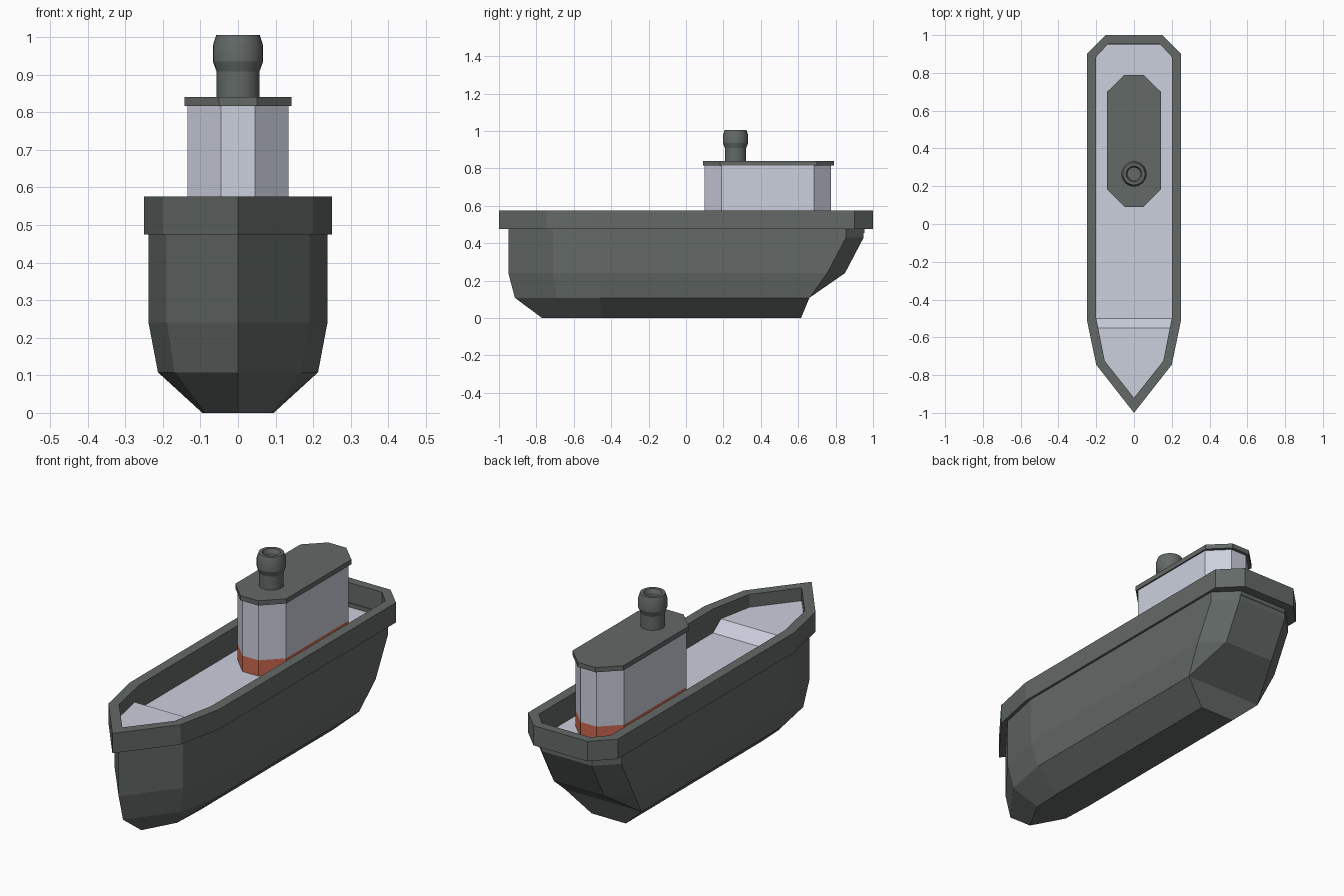
import bpy, bmesh, math

if "Cube" in bpy.data.objects:
    bpy.data.objects.remove(bpy.data.objects["Cube"])


def material(name, rgb):
    m = bpy.data.materials.new(name)
    m.diffuse_color = (*rgb, 1)
    m.use_nodes = True
    m.node_tree.nodes["Principled BSDF"].inputs["Base Color"].default_value = m.diffuse_color
    return m


DARK = material("dark grey green", (0.125, 0.143, 0.137))
PALE = material("pale lavender grey", (0.60, 0.63, 0.72))
ORANGE = material("rust orange", (0.60, 0.14, 0.076))


def ring(half, z):
    """Mirror a half outline (bow to stern) across x = 0 at height z."""
    left = [(-x, y) for x, y in reversed(half) if x > 0]
    return [(x, y, z) for x, y in half + left]


def finish(bm, name, mats):
    bmesh.ops.remove_doubles(bm, verts=bm.verts, dist=0.0005)
    me = bpy.data.meshes.new(name)
    bm.to_mesh(me)
    bm.free()
    for m in mats:
        me.materials.append(m)
    ob = bpy.data.objects.new(name, me)
    bpy.context.collection.objects.link(ob)
    return ob


def loft(name, rings, mats, bottom=False, top=False, rule=None):
    """Skin a stack of equal-length rings, with optional end caps."""
    bm = bmesh.new()
    rows = [[bm.verts.new(p) for p in r] for r in rings]
    for a, b in zip(rows, rows[1:]):
        n = len(a)
        for i in range(n):
            j = (i + 1) % n
            bm.faces.new((a[i], a[j], b[j], b[i]))
    if bottom:
        bm.faces.new(rows[0][::-1])
    if top:
        bm.faces.new(rows[-1])
    if rule:
        for f in bm.faces:
            f.material_index = rule(f.calc_center_median())
    return finish(bm, name, mats)


# Hull: bow, shoulder, midship, stern side, stern corner at each height
keel = [(0, -0.77), (0.088, -0.61), (0.095, -0.45), (0.095, 0.615), (0.095, 0.615)]
bilge = [(0, -0.915), (0.17, -0.69), (0.213, -0.46), (0.213, 0.66), (0.213, 0.66)]
side = [(0, -0.95), (0.19, -0.71), (0.238, -0.48), (0.238, 0.755), (0.14, 0.85)]
sheer = side[:3] + [(0.238, 0.855), (0.14, 0.95)]
loft("hull", [ring(keel, 0), ring(bilge, 0.108), ring(side, 0.24),
              ring(sheer, 0.43), ring(sheer, 0.475)], [DARK], bottom=True)

# Bulwark rail: overhanging band with an inner wall down to the deck
outer = [(0, -1), (0.2, -0.745), (0.25, -0.505), (0.25, 0.9), (0.15, 1)]
inner = [(0, -0.92), (0.155, -0.725), (0.2, -0.5), (0.2, 0.885), (0.135, 0.955)]
loft("rail", [ring(sheer, 0.475), ring(outer, 0.475), ring(outer, 0.575),
              ring(inner, 0.575), ring(inner, 0.455)], [DARK])

# Deck: main deck, ramp and raised foredeck
LOW, HIGH = 0.455, 0.51
bm = bmesh.new()
foredeck = ring([(0, -0.92), (0.155, -0.725), (0.19, -0.55)], HIGH)
ramp = [(-0.19, -0.55, HIGH), (-0.2, -0.5, LOW), (0.2, -0.5, LOW), (0.19, -0.55, HIGH)][::-1]
for poly in (foredeck, ramp, ring(inner[2:], LOW)):
    f = bm.faces.new([bm.verts.new(p) for p in poly])
    f.normal_update()
    if f.normal.z < 0:
        f.normal_flip()
finish(bm, "deck", [PALE])

# Cabin with a painted band round its foot
cabin = [(0.045, 0.10), (0.135, 0.19), (0.135, 0.685), (0.045, 0.775)]
loft("cabin", [ring(cabin, z) for z in (LOW, 0.535, 0.816)], [PALE, ORANGE],
     bottom=True, top=True, rule=lambda c: 1 if c.z < 0.535 else 0)

# Cabin roof
roof = [(0.05, 0.09), (0.142, 0.182), (0.142, 0.70), (0.05, 0.79)]
loft("roof", [ring(roof, 0.816), ring(roof, 0.84)], [DARK], bottom=True, top=True)

# Funnel: turned profile with a bulged, hollow cap
profile = [(0.057, 0.838), (0.057, 0.908), (0.067, 0.935), (0.067, 0.977),
           (0.058, 1.005), (0.042, 1.005), (0.034, 0.985), (0.034, 0.94)]
N = 24
funnel = loft("funnel", [[(r * math.cos(2 * math.pi * i / N),
                           0.265 + r * math.sin(2 * math.pi * i / N), z)
                          for i in range(N)] for r, z in profile], [DARK], top=True)
bpy.context.view_layer.objects.active = funnel
funnel.select_set(True)
bpy.ops.object.shade_smooth_by_angle(angle=math.radians(20))
